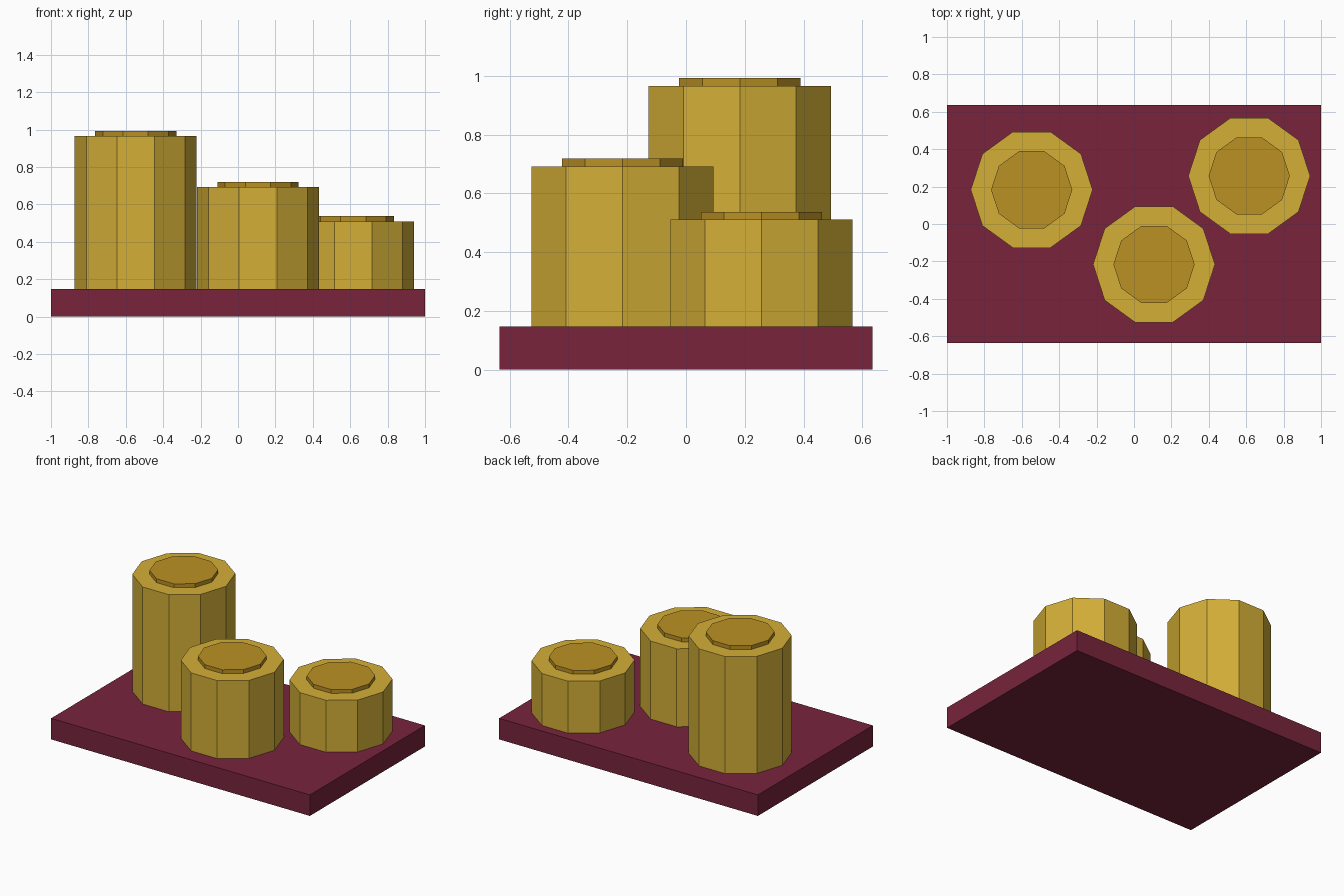
import bpy
from math import pi

cube = bpy.data.objects.get("Cube")
if cube:
    bpy.data.objects.remove(cube, do_unlink=True)


def make_material(name, rgb):
    """Flat material from 0-255 sRGB values."""
    linear = [((c / 255 + 0.055) / 1.055) ** 2.4 for c in rgb]
    mat = bpy.data.materials.new(name)
    mat.use_nodes = True
    mat.diffuse_color = (*linear, 1)
    mat.node_tree.nodes["Principled BSDF"].inputs["Base Color"].default_value = (*linear, 1)
    return mat


burgundy = make_material("burgundy", (120, 36, 60))
gold = make_material("gold", (212, 175, 55))
dark_gold = make_material("dark gold", (187, 145, 36))


def prism(name, x, y, bottom, top, radius, mat):
    """Ten-sided upright prism with corners on the x axis."""
    bpy.ops.mesh.primitive_cylinder_add(
        vertices=10, radius=radius, depth=top - bottom,
        location=(x, y, (bottom + top) / 2), rotation=(0, 0, pi / 2))
    obj = bpy.context.object
    obj.name = name
    obj.data.materials.append(mat)


# Base slab
BASE_TOP = 0.147
bpy.ops.mesh.primitive_cube_add(size=1, location=(0, 0, BASE_TOP / 2))
base = bpy.context.object
base.name = "base_slab"
base.scale = (2, 1.27, BASE_TOP)
bpy.ops.object.transform_apply(location=False, rotation=False, scale=True)
base.data.materials.append(burgundy)

# Columns, each with a smaller raised cap
for label, x, y, top in (
    ("tall", -0.547, 0.183, 0.965),
    ("middle", 0.107, -0.216, 0.692),
    ("short", 0.616, 0.257, 0.51),
):
    prism(label + "_column", x, y, BASE_TOP, top, 0.326, gold)
    prism(label + "_column_cap", x, y, top, top + 0.027, 0.217, dark_gold)
